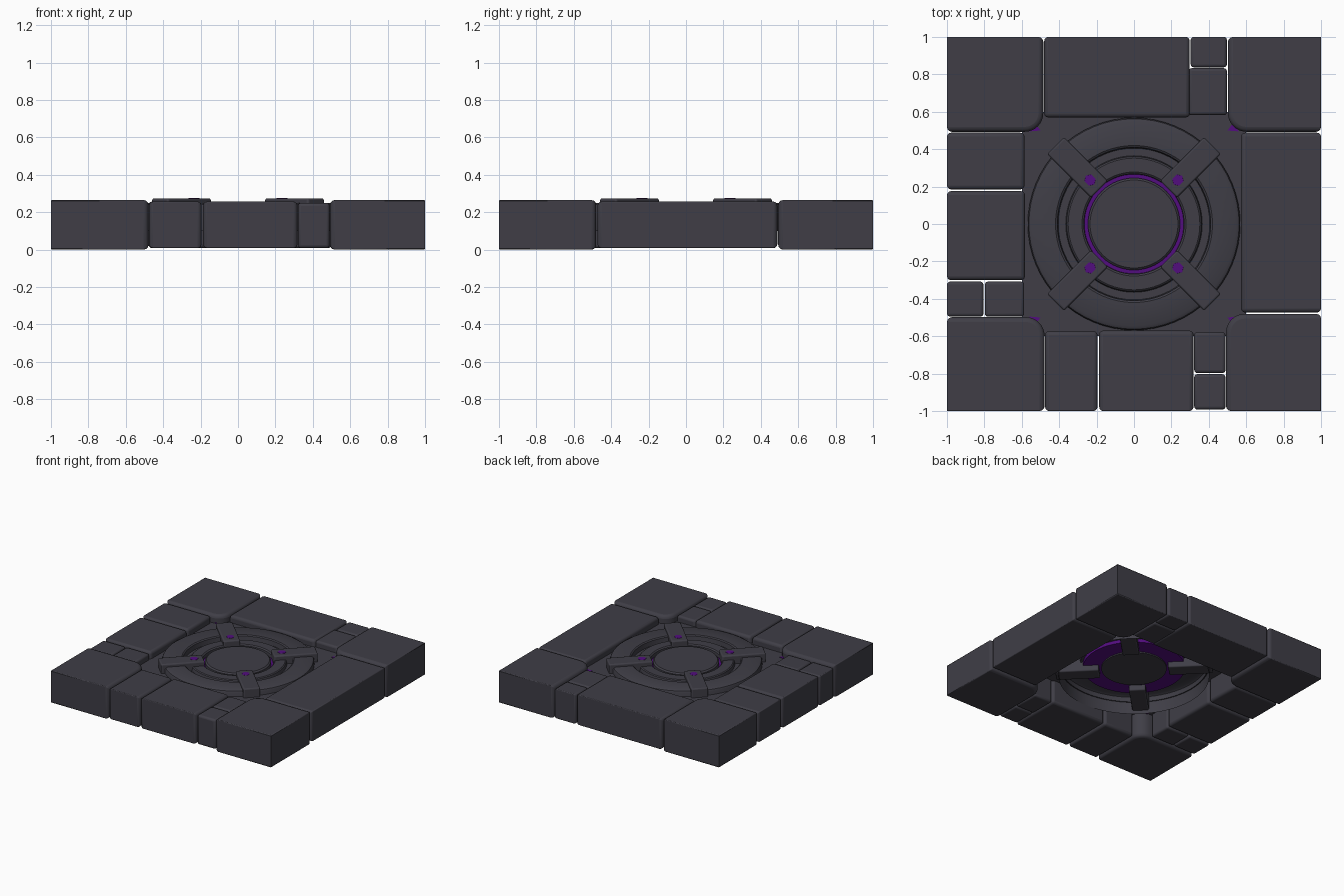
import bpy, bmesh, math
from mathutils import Vector

if "Cube" in bpy.data.objects:
    bpy.data.objects.remove(bpy.data.objects["Cube"])


def make_mat(name, col):
    m = bpy.data.materials.new(name)
    m.diffuse_color = (*col, 1)
    m.use_nodes = True
    m.node_tree.nodes["Principled BSDF"].inputs["Base Color"].default_value = m.diffuse_color
    return m


STONE = make_mat("dark slate", (0.050, 0.048, 0.062))
PURPLE = make_mat("deep purple", (0.085, 0.004, 0.21))


def finish(bm, name, mat, angle=40):
    me = bpy.data.meshes.new(name)
    bmesh.ops.recalc_face_normals(bm, faces=bm.faces)
    bm.to_mesh(me)
    bm.free()
    ob = bpy.data.objects.new(name, me)
    bpy.context.collection.objects.link(ob)
    me.materials.append(mat)
    bpy.ops.object.select_all(action='DESELECT')
    ob.select_set(True)
    bpy.context.view_layer.objects.active = ob
    bpy.ops.object.shade_smooth_by_angle(angle=math.radians(angle))
    return ob


def slab(name, pts, z0, z1, w, mat=STONE, outer=0.006):
    """Prism on a footprint; rounded edges, nearly sharp on the tile border."""
    bm = bmesh.new()
    lo = [bm.verts.new((x, y, z0)) for x, y in pts]
    hi = [bm.verts.new((x, y, z1)) for x, y in pts]
    n = len(pts)
    bm.faces.new(lo[::-1])
    bm.faces.new(hi)
    for i in range(n):
        j = (i + 1) % n
        bm.faces.new((lo[i], lo[j], hi[j], hi[i]))
    bmesh.ops.recalc_face_normals(bm, faces=bm.faces)
    lay = bm.edges.layers.float.new("bevel_weight_edge")
    for e in bm.edges:
        if e.calc_face_angle(0) < math.radians(40):
            continue
        a, b = e.verts[0].co, e.verts[1].co
        on_x = abs(a.x) > 0.995 and abs(b.x) > 0.995
        on_y = abs(a.y) > 0.995 and abs(b.y) > 0.995
        vertical = abs(a.z - b.z) > 0.01
        if on_x and on_y:
            ww = 0
        elif (on_x or on_y) and not vertical:
            ww = outer
        else:
            ww = w
        e[lay] = ww / 0.1
    ob = finish(bm, name, mat)
    mod = ob.modifiers.new("rounding", 'BEVEL')
    mod.limit_method = 'WEIGHT'
    mod.width = 0.1
    mod.segments = 3
    mod.use_clamp_overlap = False
    return ob


def rect(x0, x1, y0, y1):
    return [(x0, y0), (x1, y0), (x1, y1), (x0, y1)]


def lathe(name, prof, mat, seg=64, closed=False):
    bm = bmesh.new()
    rings = []
    for r, z in prof:
        rings.append([bm.verts.new((r * math.cos(t * math.tau / seg), r * math.sin(t * math.tau / seg), z))
                      for t in range(seg)])
    pairs = list(zip(rings, rings[1:]))
    if closed:
        pairs.append((rings[-1], rings[0]))
    for a, b in pairs:
        for i in range(seg):
            j = (i + 1) % seg
            bm.faces.new((a[i], a[j], b[j], b[i]))
    bmesh.ops.remove_doubles(bm, verts=bm.verts, dist=1e-5)
    return finish(bm, name, mat, 35)


# corner blocks with a rounded inner corner
for sx, sy, ix, iy in ((-1, 1, .485, .493), (1, 1, .502, .493), (-1, -1, .478, .498), (1, -1, .492, .48)):
    r = 0.1
    pts = [(1, 1), (ix, 1)]
    for k in range(9):
        t = math.pi + k * math.pi / 16
        pts.append((ix + r + r * math.cos(t), iy + r + r * math.sin(t)))
    pts.append((1, iy))
    slab("corner_block", [(sx * x, sy * y) for x, y in pts], 0.0, 0.265, 0.026)

# edge stones along the four sides
stones = [
    (-.48, .298, .57, 1), (.303, .497, .838, 1), (.292, .497, .582, .833),
    (-1, -.585, .185, .488), (-1, -.583, -.300, .176),
    (-1, -.805, -.495, -.308), (-.797, -.587, -.495, -.308),
    (-.475, -.195, -1, -.573), (-.186, .318, -1, -.57),
    (.322, .489, -.797, -.578), (.322, .489, -.992, -.803),
    (.572, 1, -.473, .488),
]
for k, s in enumerate(stones):
    small = min(s[1] - s[0], s[3] - s[2]) < 0.25
    slab("edge_stone", rect(*s), 0.008, 0.25 if small else 0.257, 0.016 if small else 0.021)

# sunken floor between the ring and the stones
bm = bmesh.new()
inner, outer_loop = [], []
for t in range(64):
    c, s = math.cos(t * math.tau / 64), math.sin(t * math.tau / 64)
    k = 0.6 / max(abs(c), abs(s))
    inner.append(bm.verts.new((.56 * c, .56 * s, .2)))
    outer_loop.append(bm.verts.new((k * c, k * s, .2)))
for i in range(64):
    j = (i + 1) % 64
    bm.faces.new((inner[i], outer_loop[i], outer_loop[j], inner[j]))
finish(bm, "sunken_floor", STONE)

# round centre: stepped ring, glowing channel, disc
lathe("stepped_ring", [(.568, .1), (.568, .228), (.562, .241), (.545, .25), (.42, .25), (.41, .243),
                       (.405, .205), (.365, .205), (.36, .232), (.352, .238), (.278, .238),
                       (.268, .23), (.266, .205)], STONE)
lathe("purple_channel", [(.24, .175), (.24, .203), (.385, .203), (.385, .175)], PURPLE, closed=True)
lathe("centre_disc", [(0, .238), (.235, .238), (.246, .228), (.246, .165), (0, .165)], STONE)

# four diagonal clamps with purple studs, plus purple slivers in the floor corners
for q in range(4):
    ang = math.radians(45 + 90 * q)
    clamp = slab("diagonal_clamp", rect(.262, .592, -.063, .063), .13, .274, 0.01)
    clamp.rotation_euler.z = ang
    stud = slab("clamp_stud", [(.332 + .033 * math.cos(a * math.tau / 6), .03 * math.sin(a * math.tau / 6))
                               for a in range(6)], .268, .276, 0.001, PURPLE)
    stud.rotation_euler.z = ang
    sx, sy = (1 if q in (0, 3) else -1), (1 if q < 2 else -1)
    slab("floor_sliver", [(sx * x, sy * y) for x, y in ((.50, .50), (.56, .495), (.53, .54))],
         .198, .204, 0.0, PURPLE)
